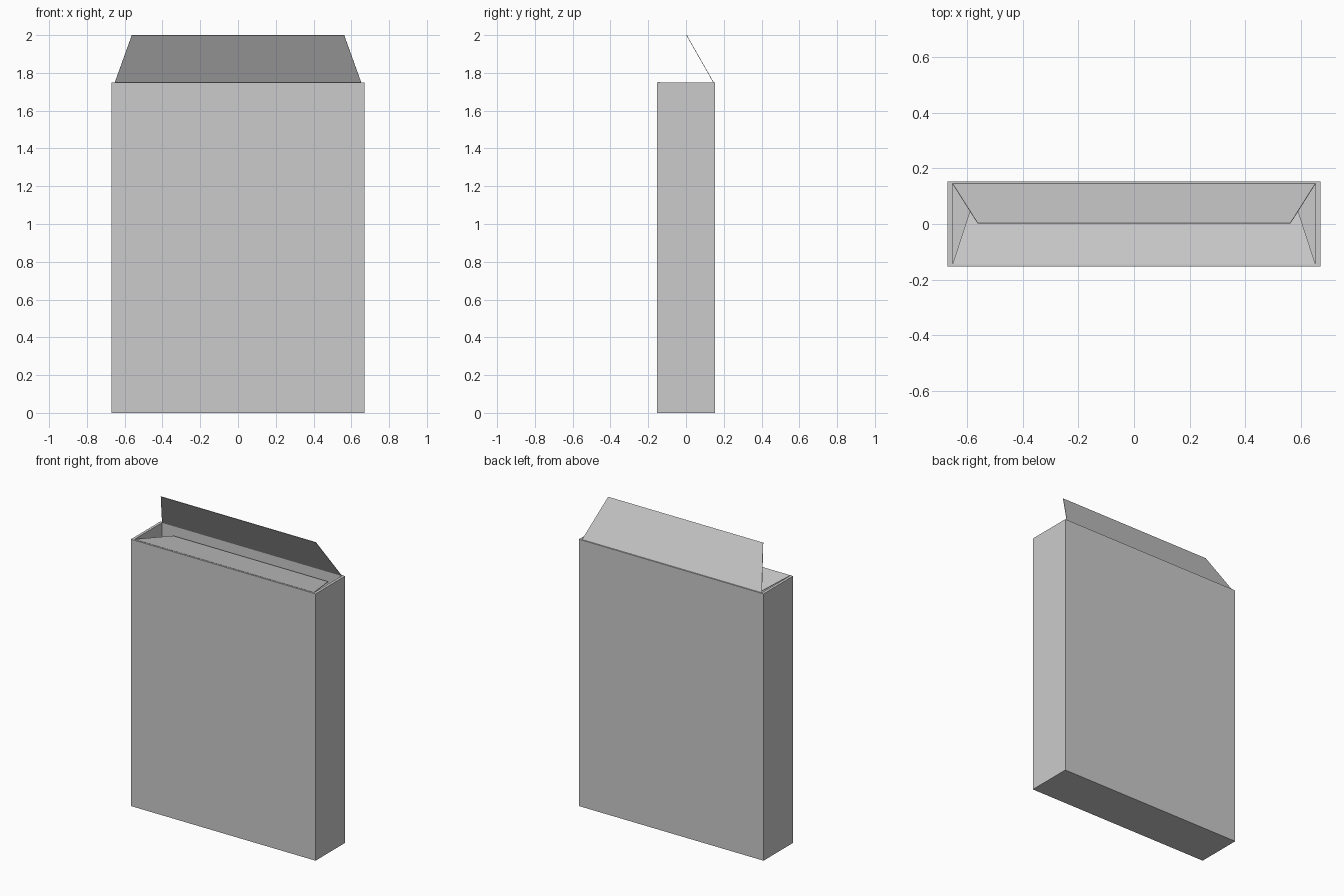
import bpy
import bmesh

if "Cube" in bpy.data.objects:
    bpy.data.objects.remove(bpy.data.objects["Cube"])

HX, HY, H = 0.67, 0.153, 1.75      # outer half sizes and box height
IX, IY = 0.652, 0.145              # half sizes of the opening
FLOOR = 0.012
TAPER = 0.09                       # how much each flap end narrows


def make_object(name, bm):
    mesh = bpy.data.meshes.new(name)
    bm.to_mesh(mesh)
    bm.free()
    obj = bpy.data.objects.new(name, mesh)
    bpy.context.collection.objects.link(obj)
    return obj


# Carton body: cube with a rim inset and a cavity sunk from the top
bm = bmesh.new()
bmesh.ops.create_cube(bm, size=1)
for v in bm.verts:
    v.co = (v.co.x * 2 * HX, v.co.y * 2 * HY, (v.co.z + 0.5) * H)
top = max(bm.faces, key=lambda f: f.calc_center_median().z)
bmesh.ops.inset_individual(bm, faces=[top], thickness=0.005)
for v in top.verts:
    v.co.x = IX if v.co.x > 0 else -IX
    v.co.y = IY if v.co.y > 0 else -IY
floor = bmesh.ops.extrude_discrete_faces(bm, faces=[top])["faces"][0]
for v in floor.verts:
    v.co.z = FLOOR
bmesh.ops.recalc_face_normals(bm, faces=bm.faces)
make_object("carton_body", bm)


# Tapered cardboard flap running from a hinge line to a narrower tip
def make_flap(name, hinge_y, tip_y, tip_z):
    bm = bmesh.new()
    tip_x = IX - TAPER
    points = [(-IX, hinge_y, H), (IX, hinge_y, H),
              (tip_x, tip_y, tip_z), (-tip_x, tip_y, tip_z)]
    bm.faces.new([bm.verts.new(p) for p in points])
    obj = make_object(name, bm)
    solid = obj.modifiers.new("card_thickness", "SOLIDIFY")
    solid.thickness = 0.003
    solid.offset = 0


make_flap("back_flap_raised", IY, 0.003, 2.0)
make_flap("front_flap_folded_in", -IY, 0.131, H - 0.058)
